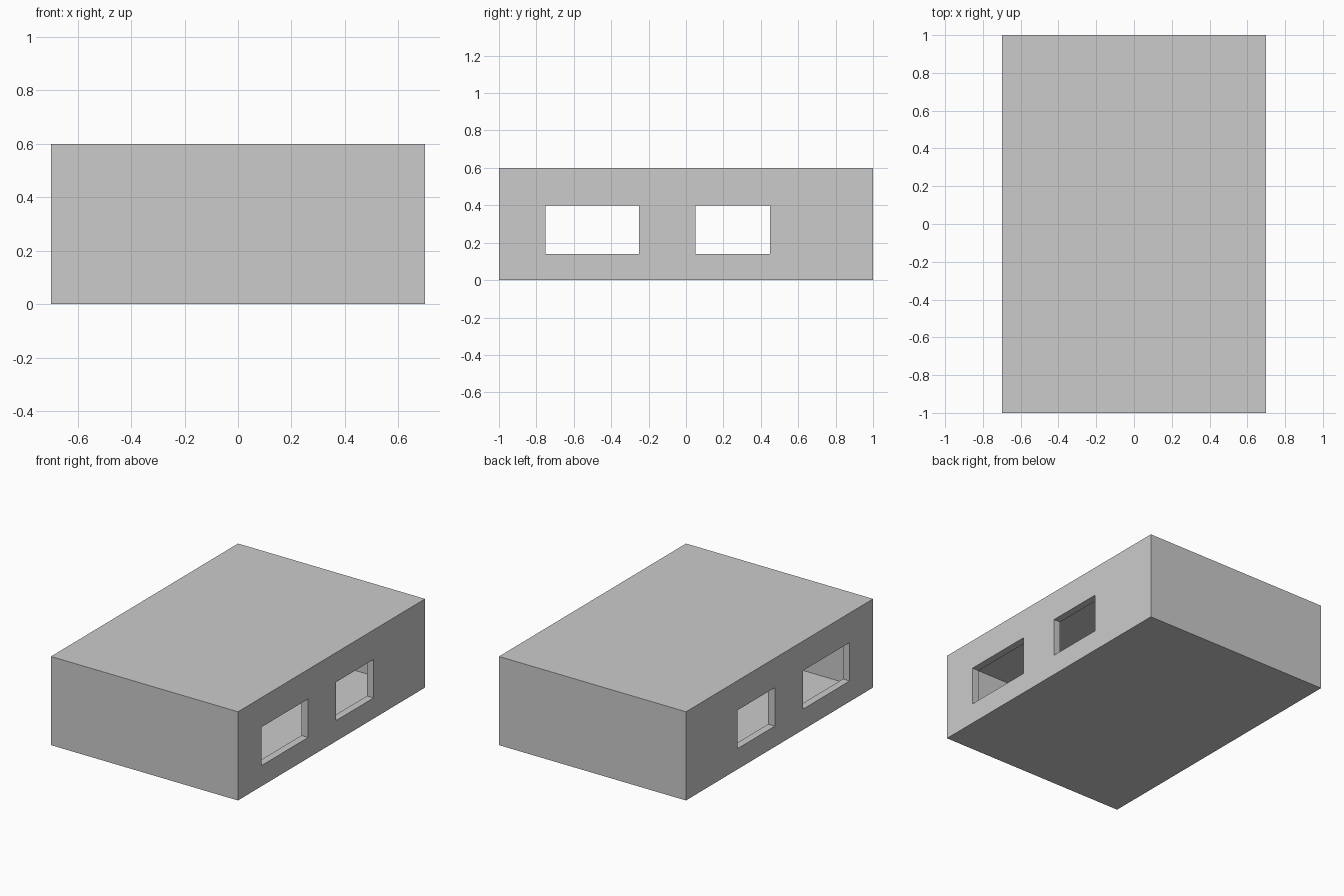
import bpy

if "Cube" in bpy.data.objects:
    bpy.data.objects.remove(bpy.data.objects["Cube"])


def box(name, x, y, z):
    """Axis-aligned box from (min, max) ranges."""
    bpy.ops.mesh.primitive_cube_add(
        size=1, location=[(a + b) / 2 for a, b in (x, y, z)])
    ob = bpy.context.object
    ob.name = name
    ob.scale = [b - a for a, b in (x, y, z)]
    bpy.ops.object.transform_apply(location=True, rotation=False, scale=True)
    return ob


def cut(target, cutter):
    mod = target.modifiers.new(cutter.name, 'BOOLEAN')
    mod.operation = 'DIFFERENCE'
    mod.solver = 'EXACT'
    mod.object = cutter
    bpy.context.view_layer.objects.active = target
    bpy.ops.object.modifier_apply(modifier=mod.name)
    bpy.data.objects.remove(cutter, do_unlink=True)


WALL = 0.05
FLOOR = 0.004

# Outer block: walls, roof and thin floor
shell = box("building_shell", (-0.7, 0.7), (-1, 1), (0, 0.6))

# Hollow room inside
cut(shell, box("room_cutter", (-0.7 + WALL, 0.7 - WALL),
               (-1 + WALL, 1 - WALL), (FLOOR, 0.6 - WALL)))

# Window openings through both side walls
for i, y in enumerate([(-0.75, -0.25), (0.05, 0.45)]):
    cut(shell, box(f"window_cutter_{i}", (-1, 1), y, (0.14, 0.40)))
